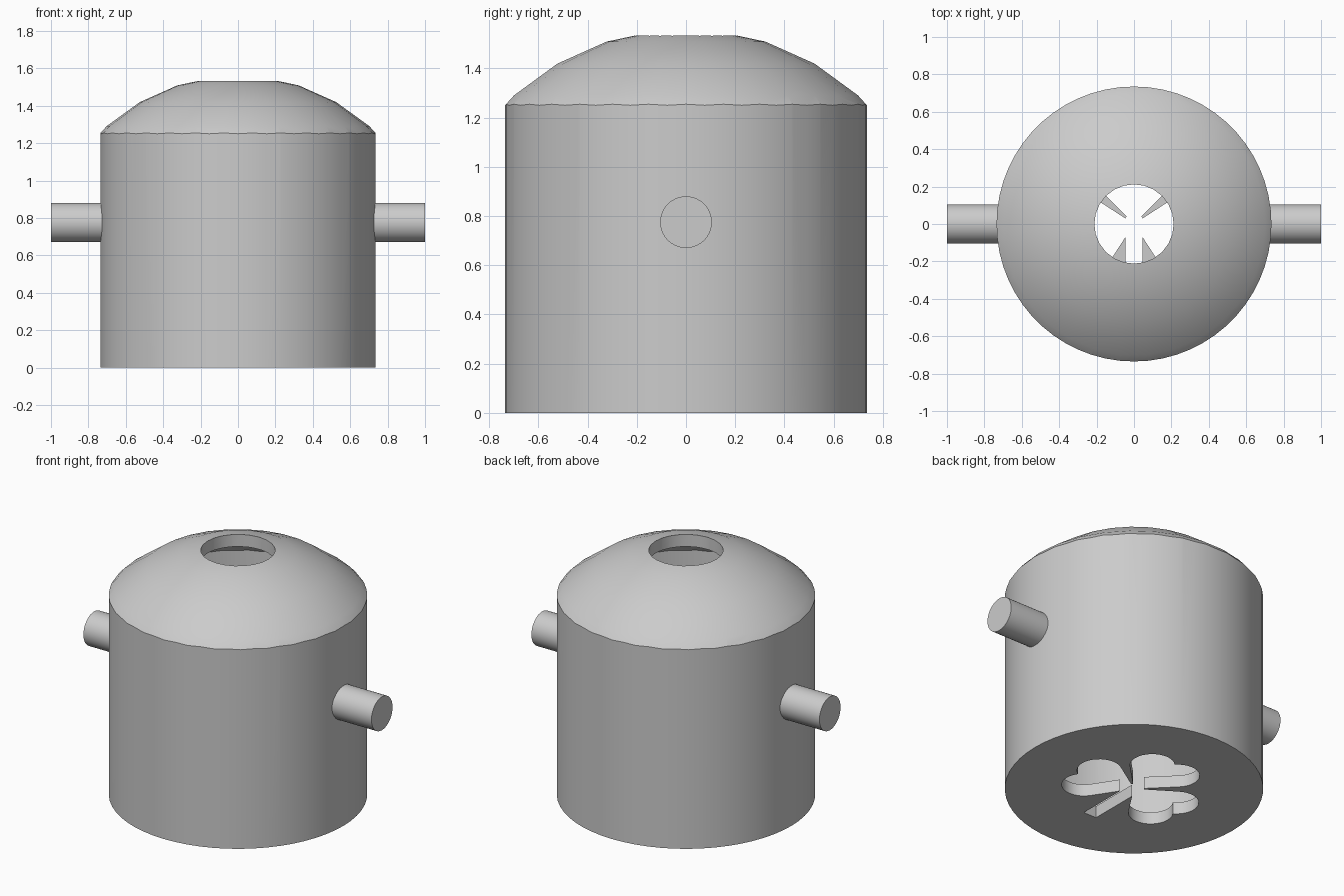
import bpy, bmesh, math
from math import sin, cos, radians, pi

cube = bpy.data.objects.get("Cube")
if cube:
    bpy.data.objects.remove(cube, do_unlink=True)

RADIUS, WALL = 0.735, 0.075
DOME_RADIUS, DOME_CENTRE = 1.05, 0.51

grey = bpy.data.materials.new("plain grey")
grey.use_nodes = True
grey.diffuse_color = (0.6, 0.6, 0.6, 1)
grey.node_tree.nodes["Principled BSDF"].inputs["Base Color"].default_value = (0.6, 0.6, 0.6, 1)


def loft(name, rings):
    """Closed solid skinned through rings of points, flat at both ends."""
    bm = bmesh.new()
    loops = [[bm.verts.new(p) for p in ring] for ring in rings]
    n = len(loops[0])
    for a, b in zip(loops, loops[1:]):
        for i in range(n):
            j = (i + 1) % n
            bm.faces.new((a[i], a[j], b[j], b[i]))
    bm.faces.new(loops[0][::-1])
    bm.faces.new(loops[-1])
    bmesh.ops.recalc_face_normals(bm, faces=bm.faces)
    mesh = bpy.data.meshes.new(name)
    bm.to_mesh(mesh)
    bm.free()
    mesh.materials.append(grey)
    obj = bpy.data.objects.new(name, mesh)
    bpy.context.collection.objects.link(obj)
    return obj


def lathe(name, profile, sides):
    turns = [2 * pi * i / sides for i in range(sides)]
    return loft(name, [[(r * cos(t), r * sin(t), z) for t in turns] for r, z in profile])


def prism(name, outline, low, high):
    return loft(name, [[(x, y, z) for x, y in outline] for z in (low, high)])


def select(obj):
    bpy.ops.object.select_all(action='DESELECT')
    obj.select_set(True)
    bpy.context.view_layer.objects.active = obj


def combine(obj, tool, operation):
    """Apply a boolean and discard the tool."""
    mod = obj.modifiers.new(operation.lower(), 'BOOLEAN')
    mod.operation, mod.solver, mod.object = operation, 'EXACT', tool
    select(obj)
    bpy.ops.object.modifier_apply(modifier=mod.name)
    bpy.data.objects.remove(tool, do_unlink=True)


def domed_drum(name, inset, floor):
    """Cylinder trimmed by a faceted sphere."""
    drum = lathe(name, [(RADIUS - inset, floor), (RADIUS - inset, 1.7)], 60)
    radius = DOME_RADIUS - inset
    rings = [(radius * sin(radians(a)), DOME_CENTRE + radius * cos(radians(a)))
             for a in range(78, 0, -12)]
    dome = lathe("dome_tool", [(rings[0][0], -0.2)] + rings, 30)
    combine(drum, dome, 'INTERSECT')
    return drum


# Hollow domed body with a round opening on top
body = domed_drum("domed_body", 0, 0)
combine(body, domed_drum("cavity", WALL, WALL), 'DIFFERENCE')
combine(body, lathe("top_opening", [(0.212, 1.2), (0.212, 1.8)], 24), 'DIFFERENCE')

# Three-leaf opening in the floor: heart outline with two round lobes
LOBE, LX, LY = 0.127, 0.093, 0.273
notch = math.acos(-LX / LOBE)
arc = [-pi / 4 + (notch + pi / 4) * i / 16 for i in range(17)]
half = [(LX + LOBE * cos(a), LY + LOBE * sin(a)) for a in arc]
heart = [(0, 0)] + half + [(-x, y) for x, y in half[-2::-1]]
for turn in (-102, 0, 102):
    c, s = cos(radians(turn)), sin(radians(turn))
    leaf = [(x * c - y * s, x * s + y * c) for x, y in heart]
    combine(body, prism("leaf_cutter", leaf, -0.1, 0.2), 'DIFFERENCE')
stem = [(-0.045, -0.39), (0.045, -0.39), (0.045, 0.01), (-0.045, 0.01)]
combine(body, prism("stem_cutter", stem, -0.1, 0.2), 'DIFFERENCE')
combine(body, lathe("hub_cutter", [(0.057, -0.1), (0.057, 0.2)], 16), 'DIFFERENCE')

# Side pins, seated in the wall
pins = []
for name, side in (("left_pin", 1), ("right_pin", -1)):
    pin = lathe(name, [(0.105, 0.69), (0.105, 1.0)], 40)
    pin.rotation_euler = (0, side * pi / 2, 0)
    pin.location = (0, 0, 0.775)
    pins.append(pin)

for obj in [body] + pins:
    select(obj)
    bpy.ops.object.shade_smooth_by_angle(angle=radians(30))
